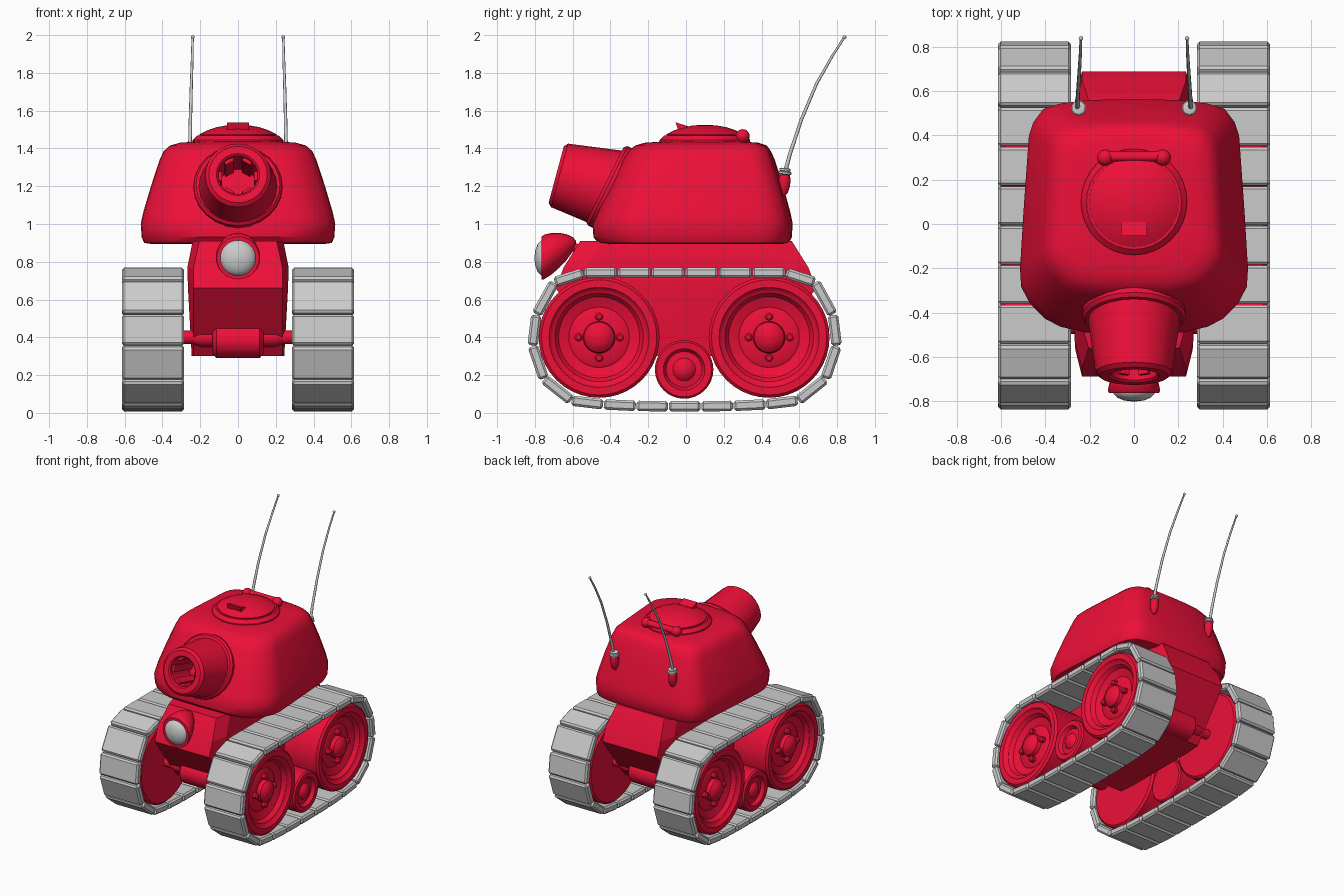
import bpy, bmesh, math
from mathutils import Vector, Matrix

if "Cube" in bpy.data.objects:
    bpy.data.objects.remove(bpy.data.objects["Cube"])

red = bpy.data.materials.new("red_paint")
red.diffuse_color = (0.85, 0.005, 0.04, 1)
red.use_nodes = True
red.node_tree.nodes["Principled BSDF"].inputs["Base Color"].default_value = red.diffuse_color


def finish(name, bm, mat=None, mirror=False, angle=35):
    bmesh.ops.recalc_face_normals(bm, faces=bm.faces)
    me = bpy.data.meshes.new(name)
    bm.to_mesh(me)
    bm.free()
    me.shade_smooth()
    me.set_sharp_from_angle(angle=math.radians(angle))
    ob = bpy.data.objects.new(name, me)
    bpy.context.collection.objects.link(ob)
    if mat:
        me.materials.append(mat)
    if mirror:
        ob.modifiers.new("mirror", 'MIRROR').use_mirror_merge = False
    return ob


def skin(bm, rings):
    """Bridge closed rings of coordinates and cap both ends."""
    vs = [[bm.verts.new(p) for p in r] for r in rings]
    n = len(vs[0])
    for a, b in zip(vs, vs[1:]):
        for i in range(n):
            bm.faces.new((a[i], a[(i + 1) % n], b[(i + 1) % n], b[i]))
    bm.faces.new(vs[0])
    bm.faces.new(vs[-1])


def lathe(bm, profile, origin, axis, seg=32):
    """Revolve (distance, radius) pairs around an axis."""
    m = Matrix.Translation(origin) @ Vector(axis).to_track_quat('Z', 'Y').to_matrix().to_4x4()
    skin(bm, [[m @ Vector((max(r, 0.0005) * math.cos(2 * math.pi * k / seg),
                           max(r, 0.0005) * math.sin(2 * math.pi * k / seg), d))
               for k in range(seg)] for d, r in profile])


def box(bm, matrix, size, bevel=0.0):
    part = bmesh.new()
    bmesh.ops.create_cube(part, size=1, matrix=Matrix.Diagonal((*size, 1)))
    if bevel:
        bmesh.ops.bevel(part, geom=part.edges[:], offset=bevel, segments=1, affect='EDGES')
    part.transform(matrix)
    me = bpy.data.meshes.new("tmp")
    part.to_mesh(me)
    part.free()
    bm.from_mesh(me)
    bpy.data.meshes.remove(me)


X = (1, 0, 0)

# Track belts: bevelled plates laid between joints
half = [(.535, .742), (.69, .692), (.785, .52), (.805, .355), (.745, .18),
        (.60, .065), (.43, .045), (.257, .037), (.086, .035)]
joints = [(-y, z) for y, z in reversed(half)]
joints += [(-.535 + 1.07 * i / 6, .742) for i in range(1, 6)] + half
bm = bmesh.new()
for (y0, z0), (y1, z1) in zip(joints, joints[1:] + joints[:1]):
    length = math.hypot(y1 - y0, z1 - z0)
    m = Matrix.Translation((.45, (y0 + y1) / 2 - .007, (z0 + z1) / 2)) @ \
        Matrix.Rotation(math.atan2(z1 - z0, y1 - y0), 4, 'X')
    box(bm, m, (.33, length * .975, .055), .012)
finish("track_plates", bm, None, True, 20)

# Large wheels with domed hubs and four bolts
for label, y in (("front", -.46), ("rear", .44)):
    bm = bmesh.new()
    lathe(bm, [(.295, 0), (.295, .305), (.31, .32), (.585, .32), (.60, .305), (.60, .265),
               (.58, .25), (.575, .235), (.545, .215), (.525, .16), (.535, .14), (.54, .085),
               (.57, .08), (.59, .06), (.603, .03), (.606, 0)], (0, y, .4), X, 40)
    for k in range(4):
        a = math.pi / 2 * k
        lathe(bm, [(.53, .022), (.565, .022), (.573, .013), (.573, 0)],
              (0, y + .11 * math.cos(a), .4 + .11 * math.sin(a)), X, 8)
    finish(label + "_wheel", bm, red, True)

# Small middle wheel
bm = bmesh.new()
lathe(bm, [(.30, 0), (.30, .145), (.31, .155), (.585, .155), (.597, .145), (.595, .11),
           (.57, .095), (.575, .06), (.592, .045), (.602, .02), (.604, 0)], (0, -.01, .23), X)
finish("middle_wheel", bm, red, True)

# Axles with collars and a central gear housing
for label, y in (("front", -.46), ("rear", .45)):
    bm = bmesh.new()
    lathe(bm, [(-.31, .036), (.31, .036)], (0, y, .4), X, 16)
    for s in (-1, 1):
        lathe(bm, [(.12, .05), (.20, .05), (.235, .036)], (0, y, .4), (s, 0, 0), 16)
    lathe(bm, [(-.135, .07), (-.115, .095), (.115, .095), (.135, .07)], (0, y, .385), X, 12)
    finish(label + "_axle", bm, red)

# Hull: tapered cross sections stacked upwards
bm = bmesh.new()
levels = [(.30, .235, .245, .42), (.66, .235, .265, .69), (.77, .235, .268, .648), (.91, .205, .24, .56)]
skin(bm, [[(-xe, -ye, z), (xe, -ye, z), (xm, -ye + .12, z), (xm, ye - .12, z),
           (xe, ye, z), (-xe, ye, z), (-xm, ye - .12, z), (-xm, -ye + .12, z)]
          for z, xe, xm, ye in levels])
finish("hull", bm, red, angle=15)

# Turret: one rounded outline lofted through shrinking levels
side = [(.22, -.485), (.33, -.46), (.40, -.425), (.47, -.355), (.51, -.28), (.515, -.20),
        (.50, .05), (.475, .40), (.455, .46), (.41, .52), (.33, .545), (.20, .56)]
outline = [(0, -.49)] + side + [(0, .565)] + [(-x, y) for x, y in reversed(side)]
levels = [(.895, .90, -.42, .52), (.90, .965, -.465, .545), (.93, .99, -.49, .56),
          (1.0, 1, -.495, .565), (1.06, .975, -.47, .553), (1.2, .895, -.405, .515),
          (1.34, .805, -.335, .47), (1.385, .765, -.305, .45), (1.415, .70, -.27, .428),
          (1.43, .60, -.22, .385), (1.437, .42, -.12, .29)]
bm = bmesh.new()
skin(bm, [[(x * s, f + (y + .49) / 1.055 * (b - f), z) for x, y in outline]
          for z, s, f, b in levels])
finish("turret", bm, red)

# Gun: mantlet collar, hollow barrel, bore ribs and grey bore end
gun_dir = Vector((0, -.965, .26)).normalized()
muzzle = Vector((0, -.687, 1.262))
bm = bmesh.new()
lathe(bm, [(-.1, .235), (.015, .235), (.032, .222), (.032, .1)], (0, -.40, 1.195), (0, -.894, .447), 24)
finish("gun_mantlet", bm, red)
bm = bmesh.new()
lathe(bm, [(-.32, 0), (-.32, .105), (-.01, .105), (0, .115), (0, .155), (-.018, .174),
           (-.40, .226), (-.40, .0)], muzzle, gun_dir, 24)
finish("gun_barrel", bm, red)
bm = bmesh.new()
turn = Matrix.Translation(muzzle) @ gun_dir.to_track_quat('Z', 'Y').to_matrix().to_4x4()
for k in range(6):
    box(bm, turn @ Matrix.Rotation(math.pi / 3 * k, 4, 'Z') @ Matrix.Translation((.1, 0, -.16)),
        (.03, .05, .26))
finish("bore_ribs", bm, red)
bm = bmesh.new()
lathe(bm, [(-.315, .104), (-.30, .104)], muzzle, gun_dir, 24)
finish("bore_end", bm)

# Roof hatch: ring, dome, wedge handle and hinge
bm = bmesh.new()
hatch = (0, .1, 0)
lathe(bm, [(1.41, .24), (1.445, .24), (1.468, .215), (1.468, .19)], hatch, (0, 0, 1))
lathe(bm, [(1.45, .203), (1.475, .203), (1.495, .165), (1.512, .115), (1.522, .06), (1.525, 0)],
      hatch, (0, 0, 1))
finish("hatch", bm, red)
bm = bmesh.new()
skin(bm, [[(x, -.055, 1.538), (x, .01, 1.518), (x, .01, 1.49), (x, -.04, 1.49)] for x in (-.058, .058)])
finish("hatch_handle", bm, red)
bm = bmesh.new()
lathe(bm, [(-.12, .024), (.12, .024)], (0, .305, 1.468), X, 16)
for s in (-1, 1):
    bmesh.ops.create_uvsphere(bm, u_segments=16, v_segments=10, radius=.037,
                              matrix=Matrix.Translation((s * .13, .30, 1.465)))
finish("hatch_hinge", bm, red)

# Headlamp: bowl sheared up toward the hull, grey lens, mounting stub
bowl = [(-.012, .098), (-.012, .113), (0, .118), (.04, .11), (.08, .093), (.12, .068), (.155, .036), (.17, .01)]
bm = bmesh.new()
skin(bm, [[(r * math.cos(a), -.752 + d, .825 + .44 * d + r * math.sin(a))
           for a in (2 * math.pi * k / 24 for k in range(24))] for d, r in bowl])
lathe(bm, [(0, .022), (.14, .022)], (0, -.64, .88), (0, 1, -.1), 12)
finish("headlamp_bowl", bm, red)
bm = bmesh.new()
lathe(bm, [(0, .096), (.012, .093), (.03, .075), (.042, .045), (.048, 0)], (0, -.755, .82), (0, -1, 0))
finish("headlamp_lens", bm)

# Aerial mounts: red bulbs and grey spring rings
bm = bmesh.new()
lathe(bm, [(-.085, .008), (-.07, .02), (-.035, .03), (0, .032), (.025, .027), (.035, .012)],
      (.25, .522, 1.235), (0, .05, 1), 16)
finish("aerial_mount", bm, red, True)
bm = bmesh.new()
for z, r in ((1.27, .034), (1.287, .03)):
    lathe(bm, [(-.009, r - .008), (-.005, r), (.005, r), (.009, r - .008)], (.25, .524, z), (0, .1, 1), 16)
finish("aerial_spring", bm, None, True)

# Whip aerials: bevelled curves with thinning radius
cu = bpy.data.curves.new("aerial_rod", 'CURVE')
cu.dimensions = '3D'
cu.bevel_depth = .01
cu.bevel_resolution = 2
cu.use_fill_caps = True
path = [(.256, .525, 1.275), (.255, .55, 1.37), (.252, .61, 1.55), (.247, .69, 1.74), (.242, .775, 1.89), (.24, .838, 1.988)]
for s in (-1, 1):
    sp = cu.splines.new('POLY')
    sp.points.add(len(path) - 1)
    for i, (x, y, z) in enumerate(path):
        sp.points[i].co = (s * x, y, z, 1)
        sp.points[i].radius = 1.1 - .1 * i
bpy.context.collection.objects.link(bpy.data.objects.new("aerial_rods", cu))
bm = bmesh.new()
bmesh.ops.create_uvsphere(bm, u_segments=12, v_segments=8, radius=.01,
                          matrix=Matrix.Translation((.24, .839, 1.989)))
finish("aerial_tip", bm, None, True)
